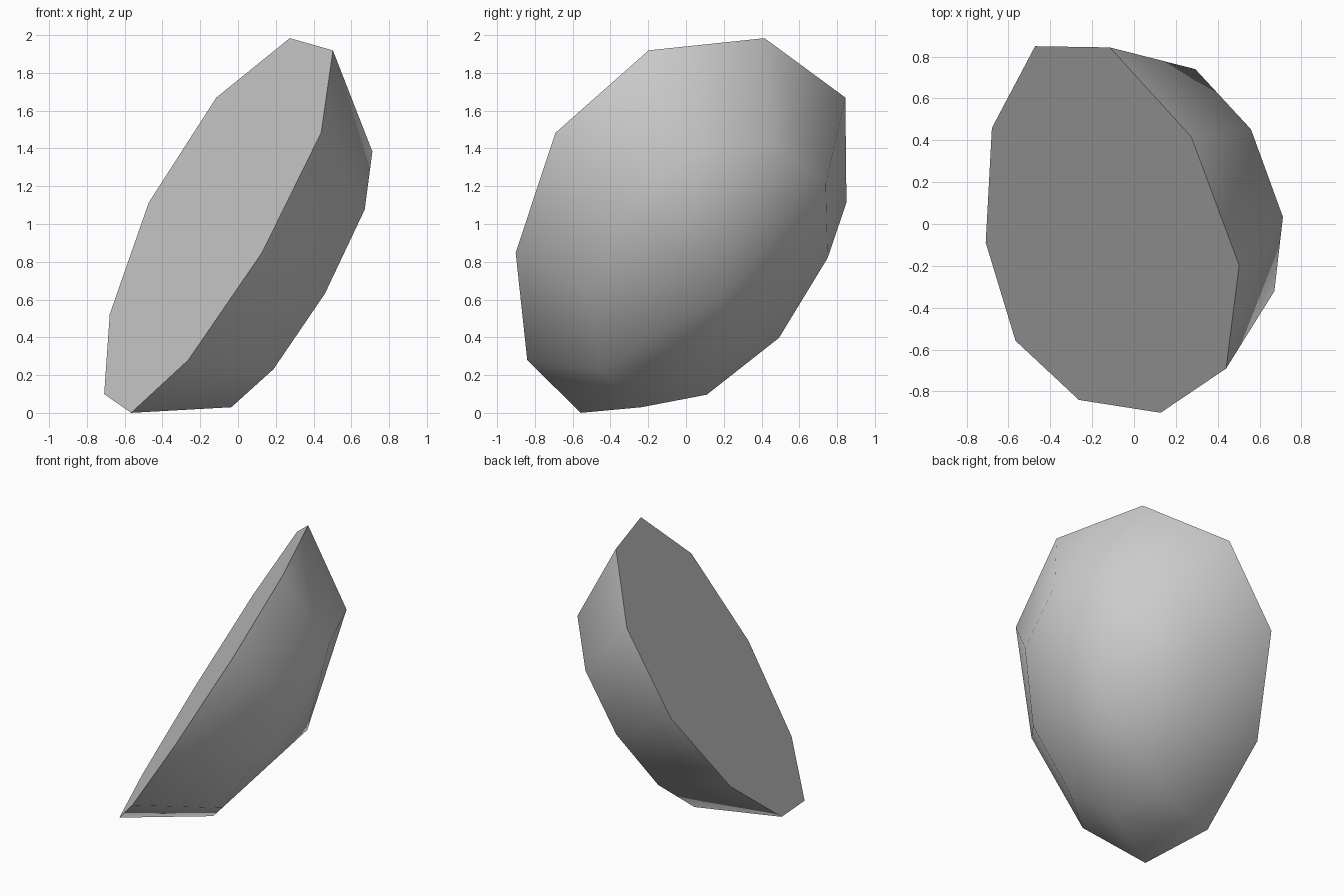
import bpy
import bmesh
import math
from mathutils import Matrix, Vector

cube = bpy.data.objects.get("Cube")
if cube:
    bpy.data.objects.remove(cube, do_unlink=True)

# Material
grey = bpy.data.materials.new("light grey")
grey.use_nodes = True
COLOUR = (0.6, 0.6, 0.6, 1)
grey.diffuse_color = COLOUR
grey.node_tree.nodes["Principled BSDF"].inputs["Base Color"].default_value = COLOUR

# Half sizes of the egg and how much its blunt end widens
WIDTH, LENGTH, DEPTH, TAPER = 0.905, 1.182, 0.73, 0.2
CENTRE = Vector((-0.146, -0.071, 0.992))

# Low-poly sphere, cut in half at the equator
bm = bmesh.new()
bmesh.ops.create_uvsphere(bm, u_segments=10, v_segments=4, radius=1)
bmesh.ops.delete(bm, geom=[v for v in bm.verts if v.co.z < -0.01], context="VERTS")
for face in bm.faces:
    face.smooth = True

# Flat cut face
rim = [e for e in bm.edges if e.is_boundary]
bmesh.ops.contextual_create(bm, geom=rim)

# Egg shape: stretched, and wider towards one end
for v in bm.verts:
    x, y, z = v.co
    v.co = (WIDTH * x * (1 + TAPER * y), LENGTH * y, DEPTH * z)

# Tilt: the length leans up and back, the dome points down and to the side
dome_dir = Vector((0.79, 0.347, -0.505)).normalized()
side_dir = Vector((0.356, 0.412, 0.838)).cross(dome_dir).normalized()
long_dir = dome_dir.cross(side_dir)
turn = Matrix((side_dir, long_dir, dome_dir)).transposed().to_4x4()
bm.transform(Matrix.Translation(CENTRE) @ turn)
bmesh.ops.recalc_face_normals(bm, faces=bm.faces)

mesh = bpy.data.meshes.new("half_egg_shell")
bm.to_mesh(mesh)
bm.free()
mesh.materials.append(grey)
shell = bpy.data.objects.new("half_egg_shell", mesh)
bpy.context.collection.objects.link(shell)

# Smooth dome with a sharp rim
bpy.ops.object.select_all(action="DESELECT")
shell.select_set(True)
bpy.context.view_layer.objects.active = shell
bpy.ops.object.shade_smooth_by_angle(angle=math.radians(65))
